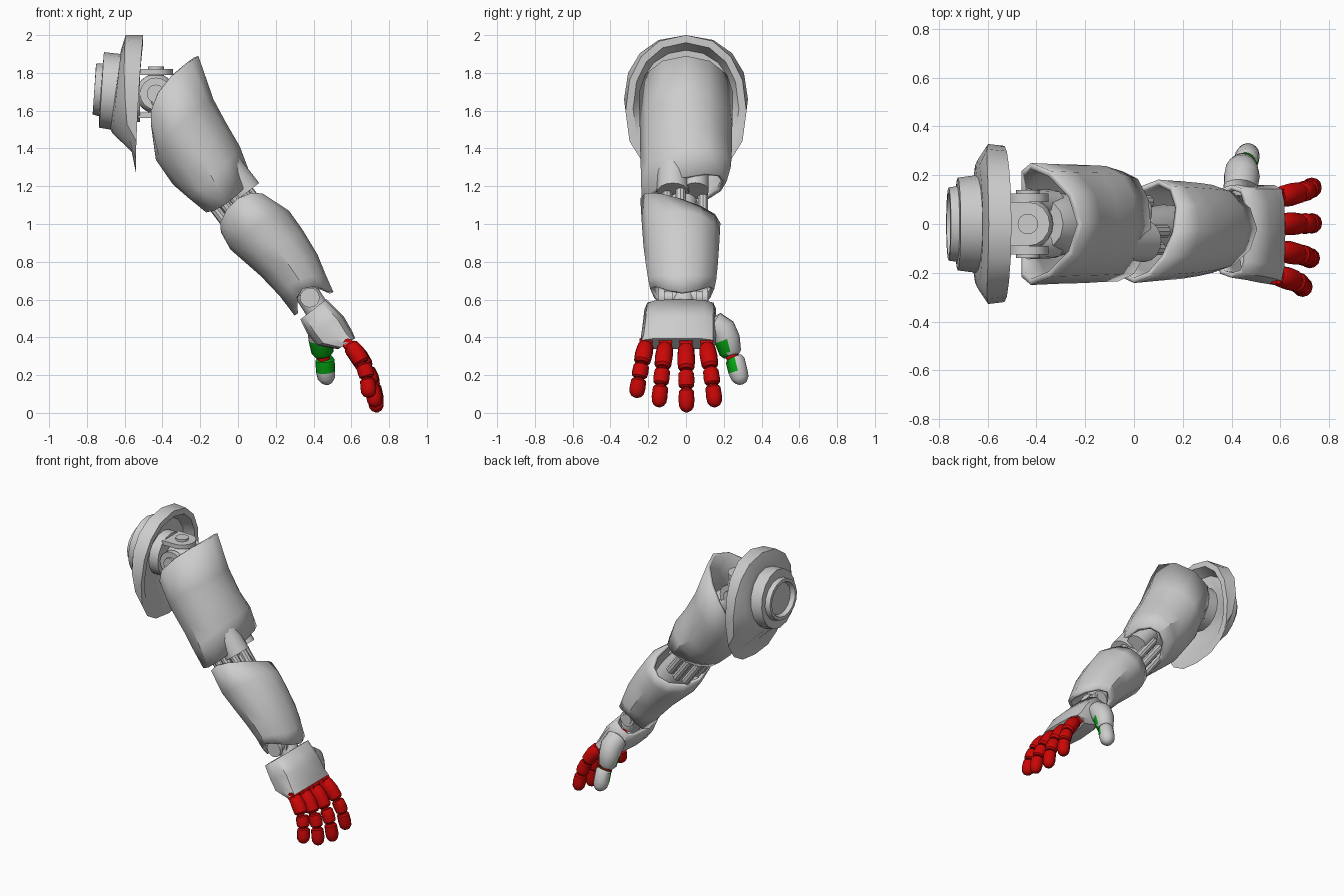
import bpy, bmesh, math
from mathutils import Vector


def material(name, rgb):
    m = bpy.data.materials.new(name)
    m.diffuse_color = (*rgb, 1)
    return m


GREY = material("light grey", (0.61, 0.61, 0.61))
RED = material("red", (0.6, 0.002, 0.002))
GREEN = material("green", (0.002, 0.37, 0.006))


def skin(name, rings, mat, cap0=True, cap1=True, thick=0, angle=35):
    """Skin a list of equal-length point rings."""
    bm = bmesh.new()
    loops = [[bm.verts.new(p) for p in r] for r in rings]
    n = len(loops[0])
    for a, b in zip(loops, loops[1:]):
        for i in range(n):
            j = (i + 1) % n
            bm.faces.new((a[i], a[j], b[j], b[i]))
    if cap0:
        bm.faces.new(loops[0])
    if cap1:
        bm.faces.new(loops[-1])
    bmesh.ops.recalc_face_normals(bm, faces=bm.faces)
    me = bpy.data.meshes.new(name)
    bm.to_mesh(me)
    bm.free()
    me.materials.append(mat)
    ob = bpy.data.objects.new(name, me)
    bpy.context.collection.objects.link(ob)
    if thick:
        s = ob.modifiers.new("wall", "SOLIDIFY")
        s.thickness, s.offset = thick, -1
    bpy.ops.object.select_all(action="DESELECT")
    ob.select_set(True)
    bpy.context.view_layer.objects.active = ob
    bpy.ops.object.shade_smooth_by_angle(angle=math.radians(angle))
    return ob


def ring(A, B, b, yc=0, W=(0, 0), S=(0, 0), n=12, p=1.0):
    """Oval through A and B in the xz plane, half width b in y.
    W bows both sides, S shears the sides apart, p < 1 squares the oval."""
    A, B, W, S = map(Vector, (A, B, W, S))
    C, U = (A + B) / 2, (A - B) / 2
    pts = []
    for i in range(n):
        t = 2 * math.pi * i / n
        c, s = math.cos(t), math.sin(t)
        c = math.copysign(abs(c) ** p, c)
        s = math.copysign(abs(s) ** p, s)
        q = C + U * c + W * s * s + S * s
        pts.append((q.x, yc + b * s, q.y))
    return pts


def limb(name, path, radii, mat, n=12):
    """Round body swept along a path."""
    path = [Vector(p) for p in path]
    rings = []
    for i, (c, r) in enumerate(zip(path, radii)):
        d = (path[min(i + 1, len(path) - 1)] - path[max(i - 1, 0)]).normalized()
        ref = Vector((0, 1, 0)) if abs(d.y) < 0.9 else Vector((1, 0, 0))
        u = d.cross(ref).normalized()
        v = d.cross(u)
        rings.append([c + r * (u * math.cos(2 * math.pi * k / n) + v * math.sin(2 * math.pi * k / n))
                      for k in range(n)])
    return skin(name, rings, mat)


def rod(name, a, b, r, mat=GREY, n=16):
    return limb(name, (a, b), (r, r), mat, n)


def plate(name, c, size, mat=GREY):
    bpy.ops.mesh.primitive_cube_add(size=1, location=c)
    ob = bpy.context.object
    ob.name, ob.scale = name, size
    ob.data.materials.append(mat)


def ball(name, c, r):
    bpy.ops.mesh.primitive_uv_sphere_add(segments=20, ring_count=12, radius=r, location=c)
    ob = bpy.context.object
    ob.name = name
    ob.data.materials.append(GREY)
    bpy.ops.object.shade_smooth()


# shoulder: stepped hub, flared guard and hollow front
flare = dict(n=16, p=0.85)
skin("shoulder_guard", [ring(*a, n=16) for a in (
    ((-0.725, 1.82), (-0.74, 1.61), 0.115), ((-0.753, 1.83), (-0.768, 1.60), 0.13),
    ((-0.75, 1.85), (-0.77, 1.58), 0.15), ((-0.715, 1.85), (-0.735, 1.57), 0.155),
    ((-0.71, 1.91), (-0.735, 1.51), 0.19), ((-0.62, 1.90), (-0.675, 1.50), 0.2),
    ((-0.62, 1.92), (-0.665, 1.48), 0.26))] + [
    ring((-0.595, 2.0), (-0.56, 1.38), 0.328, 0, (-0.02, -0.03), **flare),
    ring((-0.502, 2.0), (-0.54, 1.27), 0.32, 0, (-0.01, -0.04), **flare),
    ring((-0.502, 1.96), (-0.54, 1.33), 0.28, 0, (-0.01, -0.035), **flare),
    ring((-0.58, 1.92), (-0.6, 1.47), 0.24, n=16)], GREY)

# shoulder universal joint
J = Vector((-0.435, 0, 1.69))
rod("shoulder_hub", (-0.6, 0, 1.69), (-0.52, 0, 1.69), 0.15)
ball("shoulder_ball", J, 0.105)
rod("vertical_pin", J - Vector((0, 0, 0.13)), J + Vector((0, 0, 0.145)), 0.042)
rod("cross_pin", J - Vector((0, 0.14, 0)), J + Vector((0, 0.14, 0)), 0.048)
for s in (-1, 1):
    plate("fork_arm", J + Vector((-0.045, 0, s * 0.115)), (0.1, 0.18, 0.03))
    rod("fork_end", J + Vector((0, 0, s * 0.1)), J + Vector((0, 0, s * 0.13)), 0.09)
    rod("yoke_end", J + Vector((0, s * 0.09, 0)), J + Vector((0, s * 0.125, 0)), 0.085)
    limb("yoke_arm", (J + Vector((0.0, s * 0.095, -0.02)), (-0.33, s * 0.08, 1.55)), (0.05, 0.06), GREY)
limb("upper_arm_core", ((-0.37, 0, 1.61), (-0.31, 0, 1.53), (-0.08, -0.02, 1.26)), (0.1, 0.13, 0.09), GREY)

# upper arm sleeve
skin("upper_arm_sleeve", [
    ring((-0.21, 1.89), (-0.455, 1.5), 0.25, 0, (-0.09, 0)),
    ring((-0.13, 1.66), (-0.435, 1.34), 0.245, 0, (-0.03, 0.02)),
    ring((-0.06, 1.53), (-0.345, 1.21), 0.242),
    ring((0.01, 1.41), (-0.265, 1.14), 0.238, 0, (0, 0), (0.01, 0.03)),
    ring((0.07, 1.25), (-0.18, 1.08), 0.225, -0.01, (0, 0), (0.01, 0.06))],
    GREY, False, False, 0.025)

# elbow: drum along the arm and parallel struts
rod("elbow_drum", (-0.06, -0.07, 1.3), (0.045, -0.07, 1.165), 0.085)
rod("elbow_collar", (-0.08, 0.05, 1.3), (0.02, 0.05, 1.175), 0.07)
for k, y in ((-0.115, -0.08), (-0.115, 0.05), (-0.06, -0.12), (-0.06, 0.09), (0.0, -0.12),
             (0.0, 0.09), (0.06, -0.1), (0.085, -0.03)):
    c = Vector((-0.015 + 0.8 * k, y, 1.13 + 0.58 * k))
    d = Vector((0.075, 0, -0.1))
    rod("elbow_strut", c - d, c + d, 0.028, n=10)
limb("forearm_core", ((0.0, -0.02, 1.12), (0.12, -0.02, 0.95), (0.36, 0, 0.64)), (0.08, 0.1, 0.06), GREY)

# forearm sleeve
skin("forearm_sleeve", [
    ring((0.17, 1.135), (-0.09, 0.955), 0.212, -0.03, (0.01, 0.025), (0.05, -0.065)),
    ring((0.27, 1.07), (-0.04, 0.865), 0.206, -0.027, (0, 0), (0.02, -0.02)),
    ring((0.345, 0.965), (0.04, 0.795), 0.2, -0.025),
    ring((0.42, 0.84), (0.12, 0.725), 0.19, -0.022),
    ring((0.465, 0.73), (0.22, 0.62), 0.18, -0.02, (-0.02, 0.03)),
    ring((0.505, 0.64), (0.30, 0.515), 0.17, -0.02, (-0.06, 0.08))],
    GREY, False, False, 0.022)

# wrist hinge
rod("wrist_pin", (0.38, -0.14, 0.61), (0.38, 0.12, 0.61), 0.035)
for y in (-0.13, -0.06, 0.04, 0.1):
    rod("wrist_lug", (0.38, y - 0.015, 0.61), (0.38, y + 0.015, 0.61), 0.052)
rod("wrist_core", (0.36, -0.01, 0.64), (0.45, -0.02, 0.5), 0.065)

# hand sleeve, open toward the wrist, with finger bed
skin("hand_sleeve", [
    ring((0.468, 0.602), (0.33, 0.495), 0.19, -0.03, p=0.6),
    ring((0.56, 0.51), (0.368, 0.418), 0.195, -0.035, p=0.6),
    ring((0.606, 0.43), (0.418, 0.357), 0.2, -0.04, p=0.6),
    ring((0.62, 0.395), (0.53, 0.337), 0.205, -0.045, p=0.6)],
    GREY, False, True, 0.02)

# fingers: knuckle, three segments and thin links
for y0, y1, tipx, tipz in ((-0.205, -0.265, 0.69, 0.08), (-0.105, -0.145, 0.725, 0.03),
                           (0.0, 0.003, 0.735, 0.003), (0.105, 0.155, 0.733, 0.03)):
    a, e = Vector((0.555, y0, 0.39)), Vector((tipx, y1, tipz))

    def at(t):
        q = a.lerp(e, t)
        bow = 0.16 * t * (1 - t)
        return q + Vector((bow, 0, bow * 0.5))

    rod("finger_link", at(0.0), at(0.4), 0.025, RED, 8)
    rod("finger_link", at(0.35), at(0.8), 0.025, RED, 8)
    rod("knuckle", at(0.1) - Vector((0, 0.034, 0)), at(0.1) + Vector((0, 0.034, 0)), 0.028, RED, 10)
    limb("finger_base", [at(t) for t in (0.13, 0.16, 0.3, 0.44, 0.47)],
         (0.034, 0.043, 0.047, 0.044, 0.033), RED)
    limb("finger_middle", [at(t) for t in (0.5, 0.52, 0.62, 0.69, 0.71)],
         (0.034, 0.041, 0.043, 0.04, 0.03), RED)
    limb("finger_tip", [at(t) for t in (0.73, 0.75, 0.87, 0.94, 0.98, 1.0)],
         (0.032, 0.04, 0.042, 0.038, 0.026, 0.008), RED)

# thumb with green inner pads
base = limb("thumb_base", ((0.435, 0.10, 0.485), (0.437, 0.15, 0.468), (0.442, 0.195, 0.435),
                           (0.442, 0.218, 0.388), (0.447, 0.235, 0.318), (0.45, 0.24, 0.3)),
            (0.055, 0.07, 0.074, 0.069, 0.058, 0.042), GREY, 16)
rod("thumb_joint", (0.45, 0.235, 0.33), (0.46, 0.26, 0.24), 0.033, RED)
tip = limb("thumb_tip", ((0.458, 0.255, 0.291), (0.46, 0.26, 0.28), (0.464, 0.275, 0.22),
                         (0.468, 0.287, 0.182), (0.47, 0.292, 0.16), (0.47, 0.294, 0.15)),
           (0.042, 0.051, 0.051, 0.046, 0.03, 0.012), GREY, 16)
for ob, low, high in ((base, 0.28, 0.375), (tip, 0.208, 0.3)):
    ob.data.materials.append(GREEN)
    for f in ob.data.polygons:
        if f.normal.y < -0.1 and low < f.center.z < high:
            f.material_index = 1
